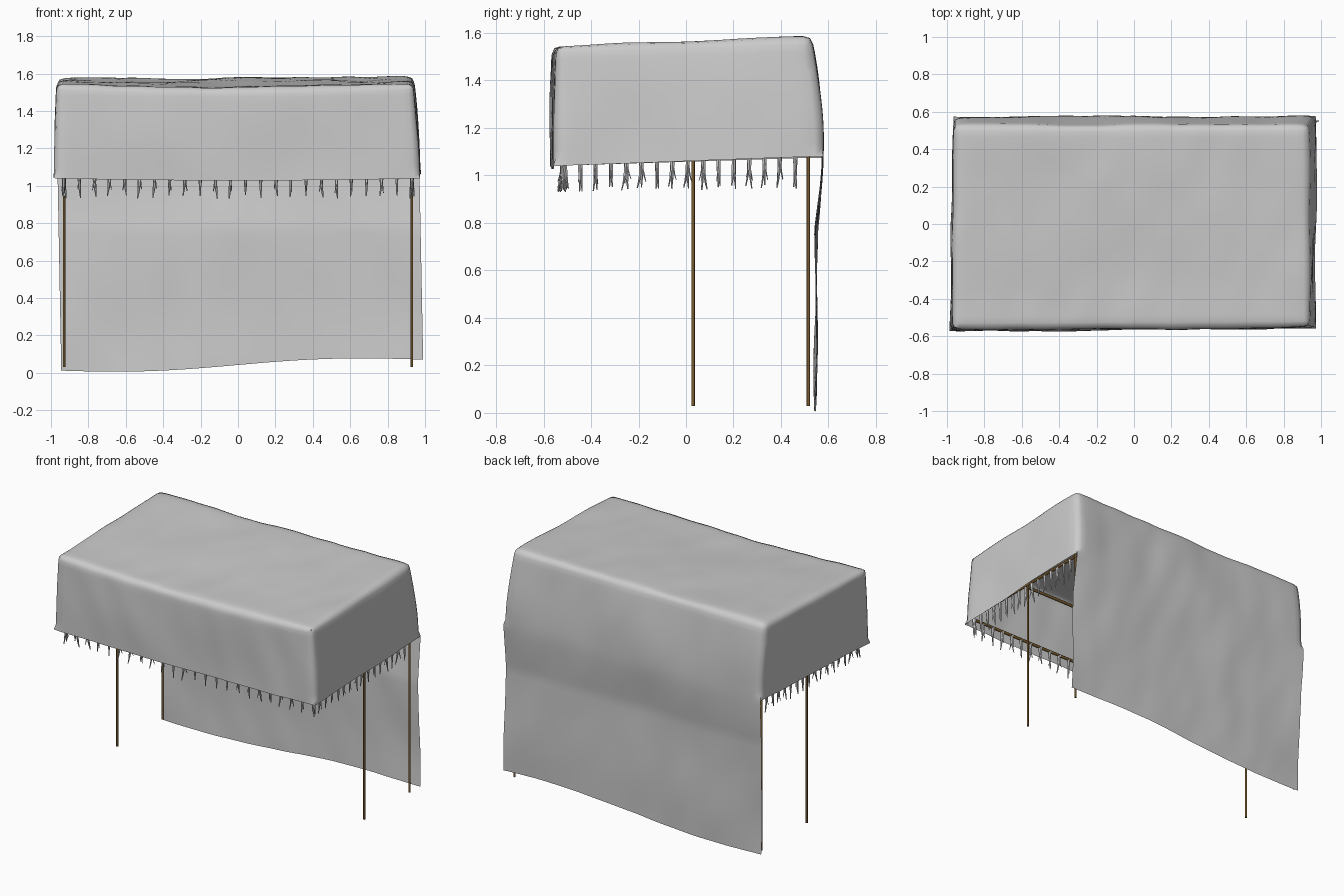
import bpy, bmesh, math, random
from mathutils import Vector, noise

random.seed(4)
cube = bpy.data.objects.get("Cube")
if cube:
    bpy.data.objects.remove(cube)


def material(name, rgb):
    m = bpy.data.materials.new(name)
    m.use_nodes = True
    m.diffuse_color = (*rgb, 1)
    m.node_tree.nodes["Principled BSDF"].inputs["Base Color"].default_value = (*rgb, 1)
    return m


CLOTH = material("grey cloth", (0.6, 0.6, 0.6))
WOOD = material("brown wood", (0.2, 0.11, 0.03))


def finish(name, bm, mat, angle):
    mesh = bpy.data.meshes.new(name)
    bm.to_mesh(mesh)
    bm.free()
    mesh.materials.append(mat)
    ob = bpy.data.objects.new(name, mesh)
    bpy.context.collection.objects.link(ob)
    bpy.ops.object.select_all(action="DESELECT")
    ob.select_set(True)
    bpy.context.view_layer.objects.active = ob
    bpy.ops.object.shade_smooth_by_angle(angle=math.radians(angle))
    return ob


# Draped cloth: four-cornered panels sharing their seams
def panel(bm, corners, nu, nv):
    a, b, c, d = map(Vector, corners)
    grid = [[bm.verts.new(a.lerp(b, i / nu).lerp(d.lerp(c, i / nu), j / nv))
             for i in range(nu + 1)] for j in range(nv + 1)]
    for j in range(nv):
        for i in range(nu):
            bm.faces.new((grid[j][i], grid[j][i + 1], grid[j + 1][i + 1], grid[j + 1][i]))


top_fr, top_fl = (-0.975, -0.565, 1.55), (0.945, -0.555, 1.555)
top_bl, top_br = (0.935, 0.53, 1.585), (-0.965, 0.53, 1.575)
hem_fr, hem_fl = (-0.985, -0.57, 1.04), (0.975, -0.56, 1.04)
hem_bl, hem_br = (0.97, 0.55, 1.08), (-0.965, 0.55, 1.075)
low_br, low_bl = (-0.945, 0.545, 0.015), (0.99, 0.545, 0.07)

bm = bmesh.new()
W, D, H = 56, 32, 16
panel(bm, (top_fr, top_fl, top_bl, top_br), W, D)
panel(bm, (hem_fr, hem_fl, top_fl, top_fr), W, H)
panel(bm, (hem_br, hem_fr, top_fr, top_br), D, H)
panel(bm, (hem_fl, hem_bl, top_bl, top_fl), D, H)
panel(bm, (hem_bl, hem_br, top_br, top_bl), W, H)
panel(bm, (low_bl, low_br, hem_br, hem_bl), W, 32)
bmesh.ops.remove_doubles(bm, verts=bm.verts, dist=0.0005)
bmesh.ops.recalc_face_normals(bm, faces=bm.faces)

# Soften the seams, then add sag, bulges and wrinkles
inner = [v for v in bm.verts if not v.is_boundary]
for _ in range(3):
    bmesh.ops.smooth_vert(bm, verts=inner, factor=0.5,
                          use_axis_x=True, use_axis_y=True, use_axis_z=True)
bm.normal_update()
for v in bm.verts:
    p, n = v.co.copy(), v.normal.copy()
    across = max(0, 1 - p.x ** 2)
    if p.z > 1.5:
        v.co.z -= 0.025 * across * (0.5 - p.y)
    elif p.y < -0.5:
        v.co.z -= 0.012 * across
    if p.y > 0.5:
        v.co.y += 0.028 * math.sin(math.pi * min(1, max(0, (1.57 - p.z) / 0.8)))
        v.co.z += 0.02 * math.sin(math.pi * p.x) * max(0, 1 - p.z)
    soft = noise.noise(p * 1.9) * 0.013
    fold = noise.noise(Vector((p.x * 5, p.y * 4, p.z * 3 + p.x * 3))) * 0.006
    v.co += n * (soft + fold)
    v.co.x = max(-1, min(1, v.co.x))
finish("cloth_canopy", bm, CLOTH, 60)


# Wooden frame
def rod(name, start, end, radius):
    a, b = Vector(start), Vector(end)
    bm = bmesh.new()
    bmesh.ops.create_cone(bm, cap_ends=True, segments=10, radius1=radius,
                          radius2=radius, depth=(b - a).length)
    ob = finish(name, bm, WOOD, 40)
    ob.location = (a + b) / 2
    ob.rotation_euler = (b - a).to_track_quat("Z", "Y").to_euler()


X, FRONT, MID, BACK, RAIL = 0.93, -0.52, 0.03, 0.515, 1.075
for side, x in (("right", -X), ("left", X)):
    rod(side + "_middle_post", (x, MID, 0.03), (x, MID, 1.5), 0.007)
    rod(side + "_back_post", (x, BACK, 0.03), (x, BACK, 1.5), 0.007)
    rod(side + "_side_rail", (x, FRONT, RAIL + 0.02), (x, BACK, RAIL + 0.02), 0.009)
for name, y in (("front", FRONT), ("middle", MID)):
    rod(name + "_rail", (-X, y, RAIL), (X, y, RAIL), 0.01)


# Fringe: each tassel is a bent, tapering cord with a loose strand
def cord(bm, top, length, radius, lean):
    rings, sides = 6, 6
    previous = None
    for k in range(rings):
        t = k / (rings - 1)
        centre = top + Vector((lean.x * t * t, lean.y * t * t, -length * t))
        r = radius * (1.1 - 0.85 * t) * random.uniform(0.8, 1.15)
        ring = [bm.verts.new(centre + Vector((math.cos(s), math.sin(s), 0)) * r)
                for s in (math.tau * i / sides for i in range(sides))]
        if previous:
            for i in range(sides):
                j = (i + 1) % sides
                bm.faces.new((previous[j], previous[i], ring[i], ring[j]))
        previous = ring
    bm.faces.new(previous[::-1])


def fringe(name, start, end, count):
    bm = bmesh.new()
    a, b = Vector(start), Vector(end)
    for i in range(count):
        top = a.lerp(b, i / (count - 1))
        lean = Vector((random.uniform(-0.012, 0.012), random.uniform(-0.02, 0.02), 0))
        cord(bm, top, random.uniform(0.125, 0.145), 0.011, lean)
        cord(bm, top, random.uniform(0.09, 0.115), 0.007, -lean)
    bmesh.ops.recalc_face_normals(bm, faces=bm.faces)
    finish(name, bm, CLOTH, 50)


fringe("front_fringe", (-X, FRONT, RAIL), (X, FRONT, RAIL), 24)
for side, x in (("right", -X), ("left", X)):
    fringe(side + "_fringe", (x, FRONT + 0.01, RAIL), (x, 0.46, RAIL + 0.015), 16)
